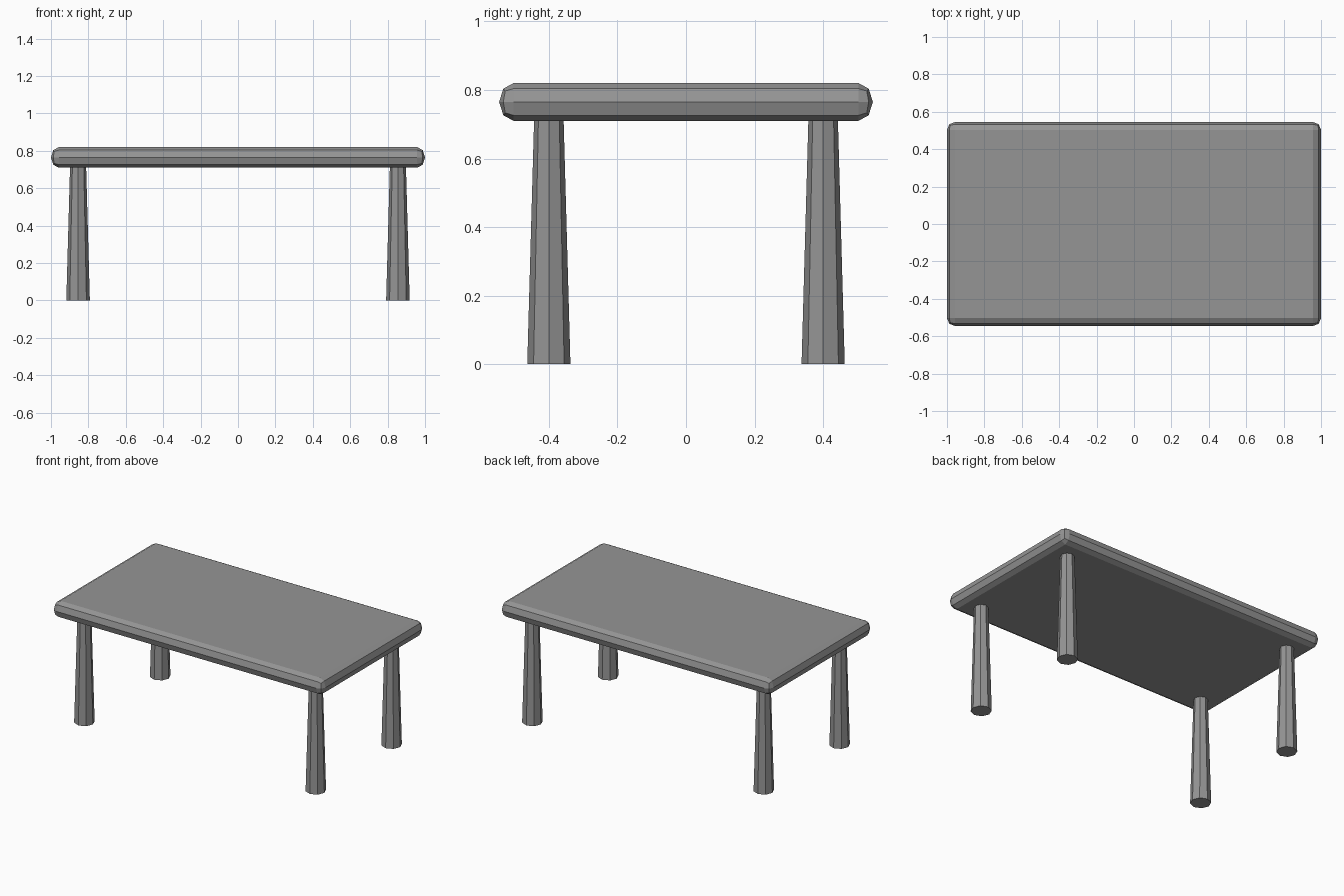
import bpy
import bmesh
from mathutils import Matrix, Vector

default = bpy.data.objects.get("Cube")
if default:
    bpy.data.objects.remove(default, do_unlink=True)

# Single grey finish
GREY = (0.3, 0.3, 0.3, 1.0)
grey = bpy.data.materials.new("grey")
grey.use_nodes = True
grey.diffuse_color = GREY
grey.node_tree.nodes["Principled BSDF"].inputs["Base Color"].default_value = GREY

HALF_X, HALF_Y = 1.0, 0.545
TOP_LOW, TOP_HIGH = 0.71, 0.82
ROUND = 0.042          # horizontal reach of the rounded rim
LEG_X, LEG_Y = 0.855, 0.4


def add_object(name, bm, location):
    mesh = bpy.data.meshes.new(name)
    bm.to_mesh(mesh)
    bm.free()
    mesh.materials.append(grey)
    obj = bpy.data.objects.new(name, mesh)
    obj.location = location
    bpy.context.collection.objects.link(obj)
    return obj


# Tabletop: slab with a fully rounded rim, stretched to its final thickness
bm = bmesh.new()
bmesh.ops.create_cube(bm, size=2)
bmesh.ops.scale(bm, vec=Vector((HALF_X, HALF_Y, ROUND)), verts=bm.verts)
bmesh.ops.bevel(bm, geom=bm.edges[:], offset=ROUND * 0.999, segments=2,
                profile=0.5, affect='EDGES')
bmesh.ops.remove_doubles(bm, verts=bm.verts, dist=0.001)
thickness = (TOP_HIGH - TOP_LOW) / 2
bmesh.ops.scale(bm, vec=Vector((1, 1, thickness / ROUND)), verts=bm.verts)
add_object("tabletop", bm, (0, 0, (TOP_LOW + TOP_HIGH) / 2))

# Four tapered eight-sided legs
for side, sx in (("left", 1), ("right", -1)):
    for end, sy in (("front", -1), ("back", 1)):
        bm = bmesh.new()
        bmesh.ops.create_cone(bm, cap_ends=True, segments=8, radius1=0.063,
                              radius2=0.043, depth=TOP_LOW + 0.005,
                              matrix=Matrix.Translation((0, 0, (TOP_LOW + 0.005) / 2)))
        add_object(f"{end}_{side}_leg", bm, (sx * LEG_X, sy * LEG_Y, 0))
